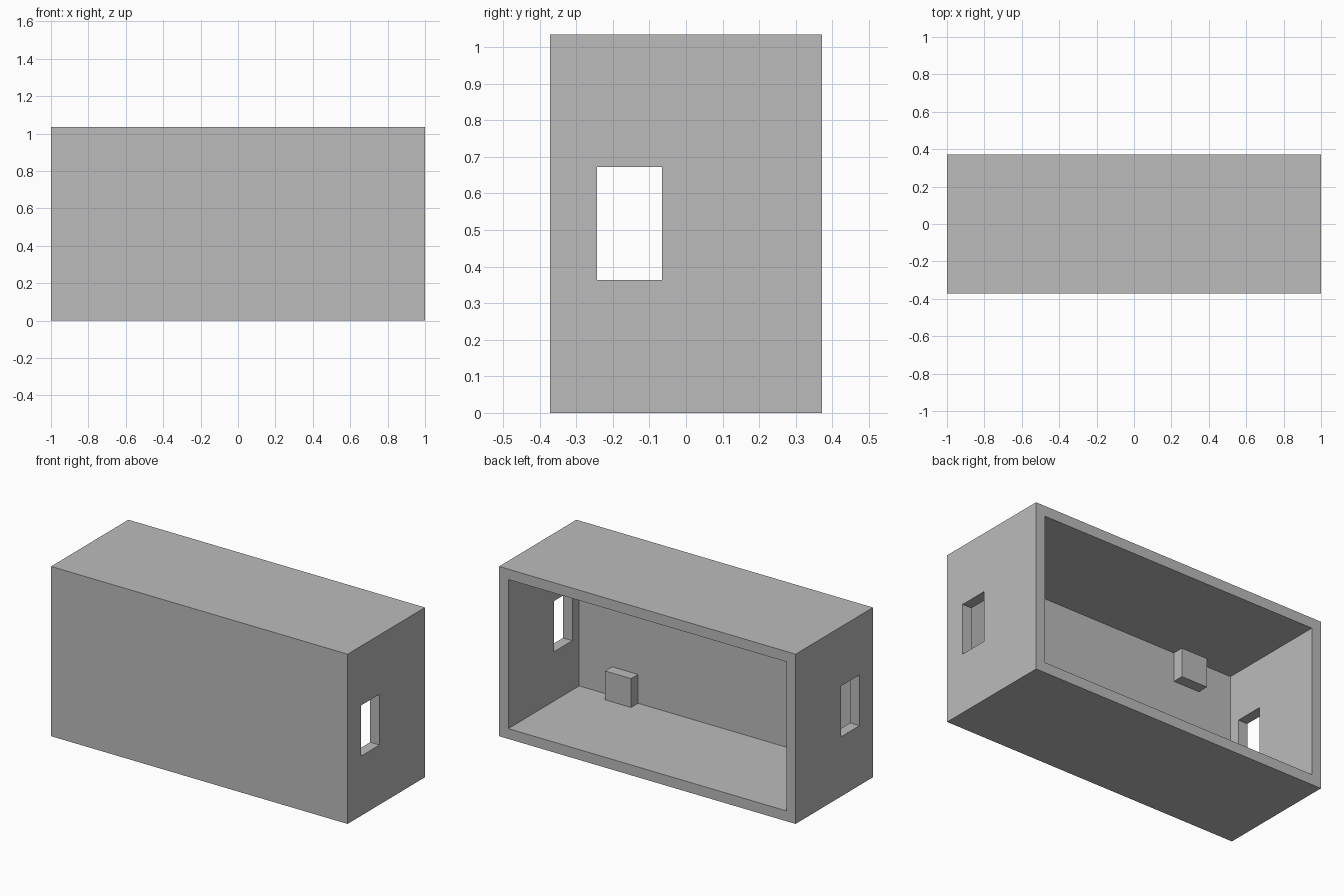
import bpy
import bmesh
from mathutils import Vector

cube = bpy.data.objects.get("Cube")
if cube:
    bpy.data.objects.remove(cube, do_unlink=True)

grey = bpy.data.materials.new("plain grey")
grey.use_nodes = True
color = (0.5, 0.5, 0.5, 1)
grey.diffuse_color = color
grey.node_tree.nodes["Principled BSDF"].inputs["Base Color"].default_value = color

LENGTH, DEPTH, HEIGHT, WALL = 2.0, 0.745, 1.035, 0.063
X, Y = LENGTH / 2, DEPTH / 2


def box(name, low, high):
    """Add a box spanning two opposite corners."""
    low, high = Vector(low), Vector(high)
    bm = bmesh.new()
    bmesh.ops.create_cube(bm, size=1)
    bmesh.ops.scale(bm, vec=high - low, verts=bm.verts)
    bmesh.ops.translate(bm, vec=(low + high) / 2, verts=bm.verts)
    mesh = bpy.data.meshes.new(name)
    bm.to_mesh(mesh)
    bm.free()
    mesh.materials.append(grey)
    obj = bpy.data.objects.new(name, mesh)
    bpy.context.collection.objects.link(obj)
    return obj


# Outer casing, hollowed from the open back
casing = box("casing", (-X, -Y, 0), (X, Y, HEIGHT))
cavity = box("cavity_cutter", (WALL - X, WALL - Y, WALL),
             (X - WALL, Y + 0.2, HEIGHT - WALL))
# Window through both end walls
window = box("window_cutter", (-X - 0.2, -0.243, 0.364), (X + 0.2, -0.065, 0.673))

for cutter in (cavity, window):
    cut = casing.modifiers.new(cutter.name, 'BOOLEAN')
    cut.operation = 'DIFFERENCE'
    cut.solver = 'EXACT'
    cut.object = cutter
    cutter.hide_render = True
    cutter.hide_viewport = True
    cutter.display_type = 'WIRE'

# Mounting blocks in the four corners of the inner front wall
BLOCK, BLOCK_DEPTH, INNER_X = 0.176, 0.067, 0.54
for side, x in (("left", INNER_X), ("right", -INNER_X - BLOCK)):
    for level, z in (("lower", WALL), ("upper", HEIGHT - WALL - BLOCK)):
        box(f"{level}_{side}_block", (x, WALL - Y, z),
            (x + BLOCK, WALL - Y + BLOCK_DEPTH, z + BLOCK))
